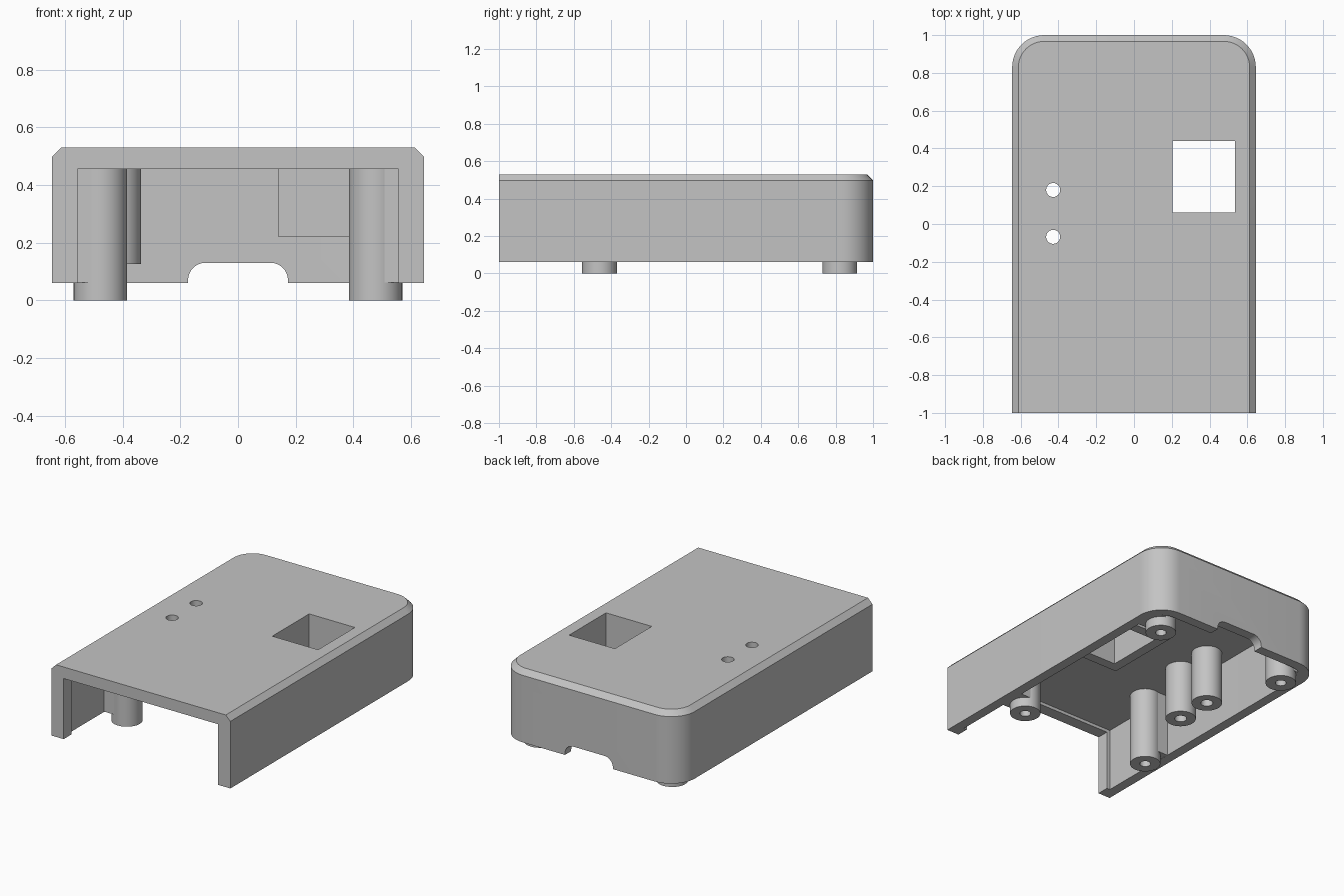
import bpy, bmesh, math

default = bpy.data.objects.get("Cube")
if default:
    bpy.data.objects.remove(default, do_unlink=True)

grey = bpy.data.materials.new("light grey plastic")
grey.use_nodes = True
colour = (0.55, 0.55, 0.55, 1)
grey.diffuse_color = colour
grey.node_tree.nodes["Principled BSDF"].inputs["Base Color"].default_value = colour


def loft(name, loops):
    """Closed solid through matching loops of 3D points."""
    bm = bmesh.new()
    rings = [[bm.verts.new(p) for p in loop] for loop in loops]
    n = len(rings[0])
    for a, b in zip(rings, rings[1:]):
        for i in range(n):
            j = (i + 1) % n
            bm.faces.new((a[i], a[j], b[j], b[i]))
    bm.faces.new(rings[0][::-1])
    bm.faces.new(rings[-1])
    bmesh.ops.recalc_face_normals(bm, faces=bm.faces)
    mesh = bpy.data.meshes.new(name)
    bm.to_mesh(mesh)
    bm.free()
    mesh.materials.append(grey)
    ob = bpy.data.objects.new(name, mesh)
    bpy.context.collection.objects.link(ob)
    return ob


def box(name, x0, x1, y0, y1, z0, z1):
    rect = [(x0, y0), (x1, y0), (x1, y1), (x0, y1)]
    return loft(name, [[(x, y, z) for x, y in rect] for z in (z0, z1)])


def cylinder(name, x, y, r, z0, z1, n=48):
    turn = [2 * math.pi * i / n for i in range(n)]
    return loft(name, [[(x + r * math.cos(t), y + r * math.sin(t), z)
                        for t in turn] for z in (z0, z1)])


def cut(ob, cutter):
    mod = ob.modifiers.new("cut", "BOOLEAN")
    mod.operation = "DIFFERENCE"
    mod.solver = "EXACT"
    mod.object = cutter
    bpy.context.view_layer.objects.active = ob
    bpy.ops.object.modifier_apply(modifier=mod.name)


def discard(cutter):
    bpy.data.objects.remove(cutter, do_unlink=True)


def arc(cx, cy, r, start, steps=12):
    """Quarter circle, anticlockwise from the start angle."""
    return [(cx + r * math.cos(t), cy + r * math.sin(t))
            for t in (start + math.pi / 2 * i / steps for i in range(steps + 1))]


def plan(half, front, back, r, z):
    """Plan outline with a square front and rounded back corners."""
    pts = [(-half, front), (half, front)]
    pts += arc(half - r, back - r, r, 0) + arc(r - half, back - r, r, math.pi / 2)
    return [(x, y, z) for x, y in pts]


BOTTOM, TOP = 0.06, 0.53
CEILING, LIP_CEILING = 0.475, 0.455
WALL_IN, POST_R, HOLE_R = 0.58, 0.0925, 0.037

# Outer shell with chamfered top edge
shell = loft("case_shell", [plan(0.645, -1, 1, 0.17, BOTTOM),
                            plan(0.645, -1, 1, 0.17, 0.497),
                            plan(0.612, -1, 0.967, 0.137, TOP)])

# Cavity, narrower front opening, and rounded notch in the back wall
notch = [(-0.173, 0), (0.173, 0)]
notch += arc(0.113, 0.07, 0.06, 0) + arc(-0.113, 0.07, 0.06, math.pi / 2)
for cutter in (
    loft("cavity", [plan(WALL_IN, -0.92, 0.935, 0.105, z) for z in (-0.1, CEILING)]),
    box("opening", -0.557, 0.557, -1.1, -0.9, -0.1, LIP_CEILING),
    loft("notch", [[(x, y, z) for x, z in notch] for y in (0.85, 1.1)]),
):
    cut(shell, cutter)
    discard(cutter)

# Rectangular tube below the window
tube = box("window_tube", 0.14, 0.6, -0.005, 0.505, 0.22, 0.49)
window = box("window", 0.205, 0.535, 0.06, 0.44, 0, 1)
cut(shell, window)
cut(tube, window)
discard(window)

# Screw feet with gussets joining them to the side walls
smooth = [shell]
for side, s in (("left", 1), ("right", -1)):
    for end, y in (("front", -0.4625), ("back", 0.8225)):
        x = s * 0.477
        foot = cylinder(f"{end}_{side}_foot", x, y, POST_R, 0, 0.49)
        gusset = box(f"{end}_{side}_gusset", *sorted((x, s * 0.59)),
                     y - 0.087, y + 0.087, BOTTOM + 0.001, 0.49)
        bore = cylinder("bore", x, y, 0.033, -0.1, 0.4)
        cut(foot, bore)
        cut(gusset, bore)
        discard(bore)
        smooth += [foot, gusset]

# Two hollow button guides running through the top
for end, y in (("front", -0.068), ("back", 0.18)):
    guide = cylinder(f"{end}_button_guide", -0.428, y, POST_R, 0.125, 0.49)
    bore = cylinder("bore", -0.428, y, HOLE_R, 0, 1)
    cut(guide, bore)
    cut(shell, bore)
    discard(bore)
    smooth.append(guide)

# Smooth the round walls while keeping the edges crisp
bpy.ops.object.select_all(action="DESELECT")
for ob in smooth:
    ob.select_set(True)
bpy.context.view_layer.objects.active = shell
bpy.ops.object.shade_smooth_by_angle(angle=math.radians(30))
